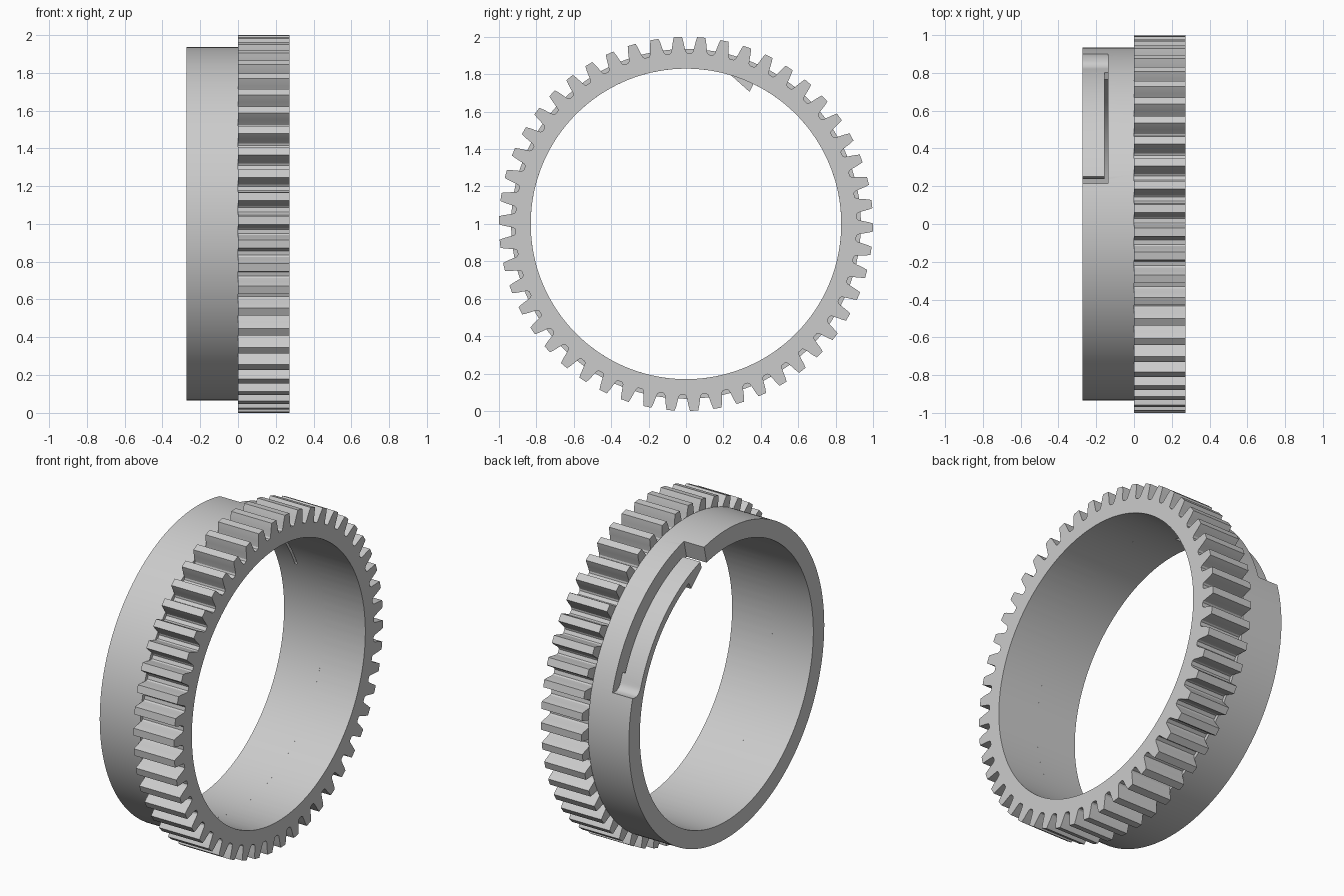
import bpy, math

if "Cube" in bpy.data.objects:
    bpy.data.objects.remove(bpy.data.objects["Cube"])

BORE, COLLAR_R, ROOT_R, TIP_R = 0.83, 0.935, 0.913, 1.0
X0, X1 = -0.272, 0.272
TEETH, PHASE = 50, -1.1

grey = bpy.data.materials.new("grey")
grey.diffuse_color = (0.6, 0.6, 0.6, 1)
grey.use_nodes = True
grey.node_tree.nodes["Principled BSDF"].inputs["Base Color"].default_value = grey.diffuse_color


def polar(r, deg):
    a = math.radians(deg)
    return r * math.cos(a), 1 + r * math.sin(a)


def make(name, verts, faces):
    me = bpy.data.meshes.new(name)
    me.from_pydata(verts, [], faces)
    me.materials.append(grey)
    ob = bpy.data.objects.new(name, me)
    bpy.context.collection.objects.link(ob)
    return ob


def band(name, stations, x0, x1, closed=False):
    """Solid around the x axis; each station is (angle, outer radius, inner radius)."""
    verts, faces = [], []
    for a, ro, ri in stations:
        for r in (ro, ri):
            y, z = polar(r, a)
            verts += [(x0, y, z), (x1, y, z)]
    n = len(stations)
    for i in range(n if closed else n - 1):
        p, q = 4 * i, 4 * ((i + 1) % n)
        faces += [(p, p + 1, q + 1, q), (p + 2, q + 2, q + 3, p + 3),
                  (p, q, q + 2, p + 2), (p + 1, p + 3, q + 3, q + 1)]
    if not closed:
        e = 4 * (n - 1)
        faces += [(0, 2, 3, 1), (e, e + 1, e + 3, e + 2)]
    # faces wind inward along increasing angle, so turn them outward
    return make(name, verts, [f[::-1] for f in faces])


def smooth(ob):
    bpy.ops.object.select_all(action='DESELECT')
    ob.select_set(True)
    bpy.context.view_layer.objects.active = ob
    bpy.ops.object.shade_smooth_by_angle(angle=math.radians(25))


def steps(a, b, n):
    return [a + (b - a) * i / n for i in range(n + 1)]


# toothed ring: half tooth as (half width in degrees, radius)
half = [(1.25, TIP_R), (1.62, 0.978), (1.88, 0.957), (2.15, 0.936),
        (2.4, 0.921), (2.9, ROOT_R)]
tooth = [(-w, r) for w, r in reversed(half)] + half
gear = band("toothed_ring",
            [(PHASE + 360 / TEETH * k + a, r, BORE) for k in range(TEETH) for a, r in tooth],
            0, X1, closed=True)
smooth(gear)

# plain collar
collar = band("collar", [(360 * i / 200, COLLAR_R, BORE) for i in range(200)],
              X0, 0, closed=True)

# cutters: recess above the spring tongue, slit beside it, gap at its free end
FLOOR, SLOT_X, TONGUE_X = 0.872, -0.137, -0.155


def floor_radius(a):
    t = min(1, max(0, (19.4 - a) / 3.6))
    return FLOOR + 0.05 * (1 - math.sqrt(1 - t * t))


recess_angles = steps(15.8, 19.4, 6) + steps(19.4, 75, 32)[1:]
cutters = [
    band("recess_cutter", [(a, 1.05, floor_radius(a)) for a in recess_angles], -0.4, SLOT_X),
    band("slit_cutter", [(a, 0.9, 0.78) for a in steps(23, 75, 30)], TONGUE_X, SLOT_X),
    band("gap_cutter", [(a, 1.05, 0.78) for a in steps(73.3, 76.7, 2)], -0.4, SLOT_X),
]
for c in cutters:
    c.hide_render = True
    m = collar.modifiers.new(c.name, 'BOOLEAN')
    m.operation, m.solver, m.object = 'DIFFERENCE', 'EXACT', c
bpy.context.view_layer.objects.active = collar
collar.select_set(True)
for c in cutters:
    bpy.ops.object.modifier_apply(modifier=c.name)
    bpy.data.objects.remove(c)
smooth(collar)

# barb under the free end of the tongue
barb = [(0.239, 1.796), (0.34, 1.706), (0.362, 1.752), (0.36, 1.78), (0.255, 1.815)]
n = len(barb)
make("tongue_barb",
     [(x, y, z) for x in (X0, TONGUE_X) for y, z in barb],
     [tuple(range(n)), tuple(range(2 * n - 1, n - 1, -1))]
     + [(i, i + n, (i + 1) % n + n, (i + 1) % n) for i in range(n)])
